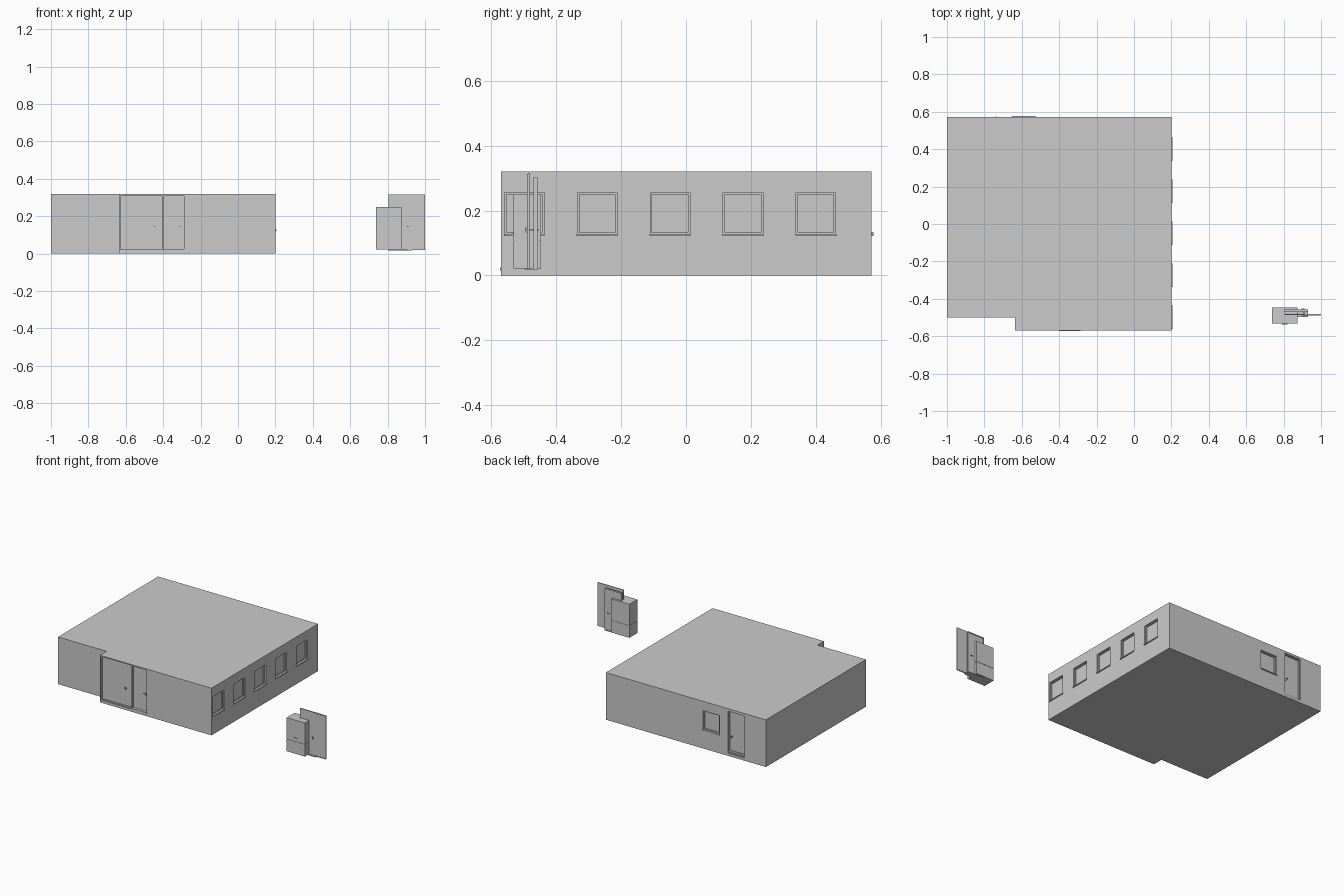
import bpy, bmesh
from mathutils import Vector, Matrix

if "Cube" in bpy.data.objects:
    bpy.data.objects.remove(bpy.data.objects["Cube"])


def add_boxes(name, boxes, hide=False, matrix=None):
    """One mesh object made of boxes (x0, x1, y0, y1, z0, z1)."""
    bm = bmesh.new()
    for x0, x1, y0, y1, z0, z1 in boxes:
        size = Vector((x1 - x0, y1 - y0, z1 - z0))
        mid = Vector(((x0 + x1) / 2, (y0 + y1) / 2, (z0 + z1) / 2))
        bmesh.ops.create_cube(bm, size=1, matrix=Matrix.Translation(mid) @ Matrix.Diagonal((*size, 1)))
    me = bpy.data.meshes.new(name)
    bm.to_mesh(me)
    bm.free()
    ob = bpy.data.objects.new(name, me)
    bpy.context.collection.objects.link(ob)
    if matrix:
        ob.matrix_world = matrix
    ob.hide_render = hide
    return ob


def frame(x0, x1, z0, z1, t, y0, y1):
    """Four bars around an opening."""
    return [(x0, x0 + t, y0, y1, z0, z1), (x1 - t, x1, y0, y1, z0, z1),
            (x0 + t, x1 - t, y0, y1, z0, z0 + t), (x0 + t, x1 - t, y0, y1, z1 - t, z1)]


def handle(x, z, y, direction):
    """Lever handle on a surface facing -y, lever pointing along direction."""
    tip = x + 0.014 * direction
    return [(x - 0.002, x + 0.002, y - 0.008, y, z - 0.008, z + 0.008),
            (min(x, tip), max(x, tip), y - 0.009, y - 0.006, z + 0.002, z + 0.005)]


# building block with the set-back front corner
outline = [(-1, -0.5), (-0.637, -0.5), (-0.637, -0.57), (0.2, -0.57), (0.2, 0.572), (-1, 0.572)]
bm = bmesh.new()
base = bm.faces.new([bm.verts.new((x, y, 0)) for x, y in outline])
top = bmesh.ops.extrude_face_region(bm, geom=[base])["geom"]
bmesh.ops.translate(bm, vec=(0, 0, 0.32), verts=[v for v in top if isinstance(v, bmesh.types.BMVert)])
bmesh.ops.recalc_face_normals(bm, faces=bm.faces)
mesh = bpy.data.meshes.new("building")
bm.to_mesh(mesh)
bm.free()
building = bpy.data.objects.new("building", mesh)
bpy.context.collection.objects.link(building)

# recesses for windows and doors
D = 0.015
side_windows = [-0.498 + 0.2245 * i for i in range(5)]
cuts = [(0.2 - D, 0.25, y - 0.061, y + 0.061, 0.127, 0.256) for y in side_windows]
cuts += [(-0.65, -0.528, 0.572 - D, 0.62, 0.127, 0.256),
         (-0.84, -0.715, 0.572 - D, 0.62, 0.018, 0.305),
         (-0.632, -0.285, -0.62, -0.57 + D, 0.018, 0.314)]
cutter = add_boxes("opening_cutter", cuts, hide=True)
cutter.hide_viewport = False
cutter.display_type = 'WIRE'
mod = building.modifiers.new("openings", 'BOOLEAN')
mod.operation = 'DIFFERENCE'
mod.solver = 'EXACT'
mod.object = cutter
bpy.context.view_layer.objects.active = building
bpy.ops.object.modifier_apply(modifier=mod.name)
bpy.data.objects.remove(cutter)

# windows: frame and projecting sill, modelled facing -y at y = 0
window = frame(-0.061, 0.061, 0.127, 0.256, 0.006, 0.008, D + 0.002)
window += [(-0.063, 0.063, -0.006, D, 0.122, 0.128)]
for i, y in enumerate(side_windows):
    add_boxes(f"side_window_{i + 1}", window, matrix=Matrix.Translation((0.2, y, 0)) @ Matrix.Rotation(1.5707963, 4, 'Z'))
turn = Matrix.Rotation(3.14159265, 4, 'Z')
add_boxes("back_window", window, matrix=Matrix.Translation((-0.589, 0.572, 0)) @ turn)

# back door
back_door = frame(-0.0625, 0.0625, 0.018, 0.305, 0.006, 0.006, D + 0.002) + handle(-0.045, 0.13, D, 1)
back_door += [(-0.0565, 0.0565, 0.010, D + 0.001, 0.024, 0.035), (-0.046, -0.042, -0.006, D, 0.128, 0.134)]
add_boxes("back_door", back_door, matrix=Matrix.Translation((-0.7775, 0.572, 0)) @ turn)

# front entrance: double-width leaf and a single leaf
F = -0.57
entrance = frame(-0.632, -0.40, 0.018, 0.314, 0.005, F + 0.006, F + D + 0.002)
entrance += frame(-0.40, -0.285, 0.018, 0.314, 0.005, F + 0.004, F + D + 0.002)
entrance += handle(-0.455, 0.14, F + D, 1) + handle(-0.302, 0.14, F + D, -1)
entrance += [(-0.40, -0.285, F - 0.003, F + D, 0.016, 0.024)]
add_boxes("front_entrance", entrance)

# detached cabinet: two stacked boxes with a groove between, and grips
cabinet = [(0.738, 0.874, -0.532, -0.447, 0.022, 0.104),
           (0.738, 0.874, -0.532, -0.447, 0.107, 0.25),
           (0.740, 0.872, -0.530, -0.449, 0.10, 0.11),
           (0.79, 0.82, -0.537, -0.53, 0.128, 0.132)]
add_boxes("detached_cabinet", cabinet)

# detached panel with raised frame on its free half
panel = [(0.805, 1.0, -0.487, -0.482, 0.02, 0.315)]
panel += frame(0.908, 0.998, 0.02, 0.312, 0.004, -0.490, -0.485)
panel += handle(0.902, 0.14, -0.487, 1)
add_boxes("detached_panel", panel)

# detached door leaf behind the panel
leaf = [(0.808, 0.928, -0.467, -0.461, 0.022, 0.297)]
leaf += frame(0.805, 0.931, 0.018, 0.302, 0.006, -0.470, -0.458)
leaf += [(0.907, 0.911, -0.495, -0.453, 0.138, 0.142),
         (0.895, 0.911, -0.456, -0.453, 0.138, 0.142),
         (0.805, 0.931, -0.497, -0.456, 0.018, 0.023)]
add_boxes("detached_door_leaf", leaf)
